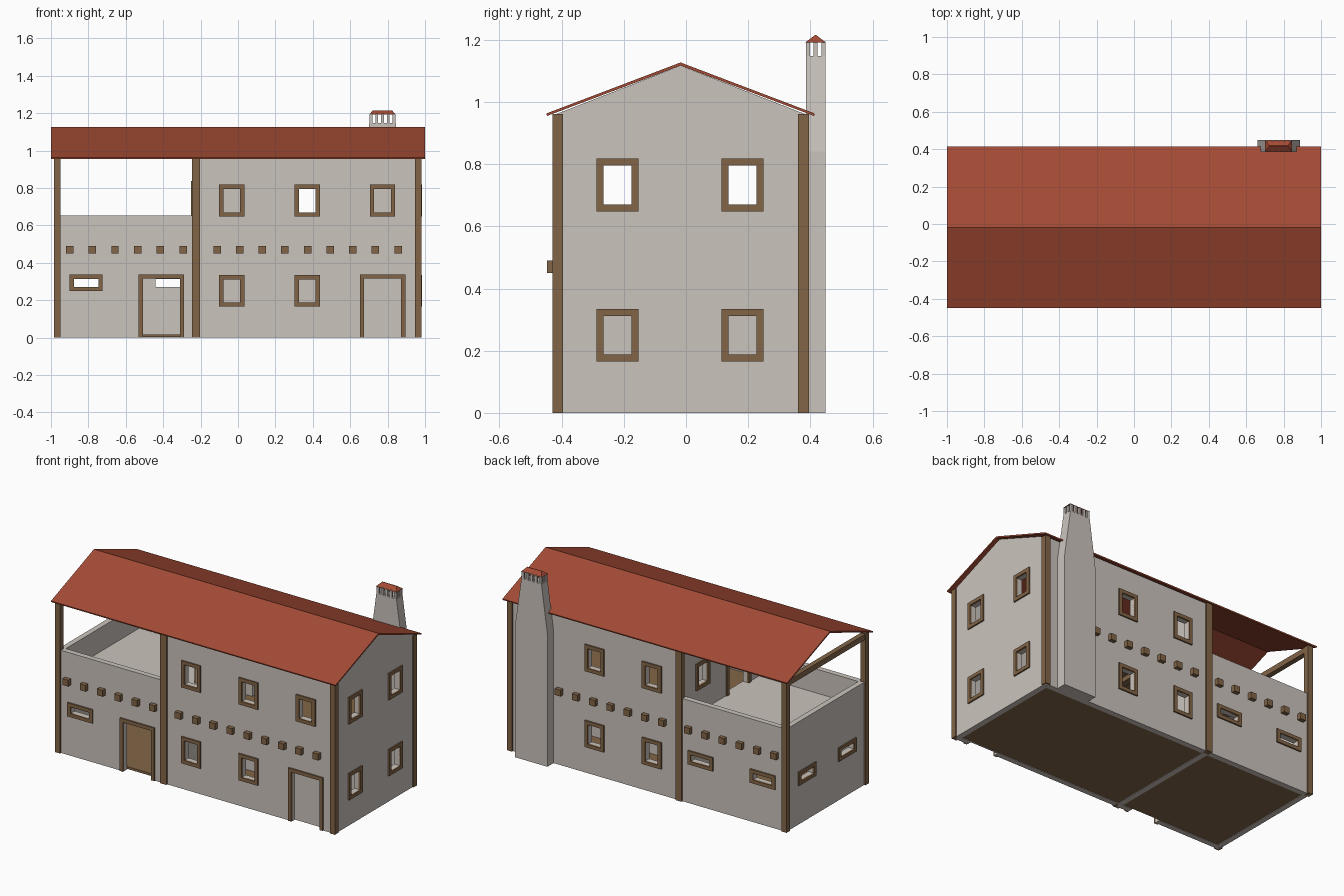
import bpy, bmesh
from mathutils import Vector

if "Cube" in bpy.data.objects:
    bpy.data.objects.remove(bpy.data.objects["Cube"])


def material(name, rgb):
    m = bpy.data.materials.new(name)
    m.diffuse_color = (*rgb, 1)
    m.use_nodes = True
    m.node_tree.nodes["Principled BSDF"].inputs["Base Color"].default_value = m.diffuse_color
    return m


PLASTER = material("plaster", (0.60, 0.55, 0.505))
WOOD = material("brown wood", (0.225, 0.13, 0.063))
TILE = material("red roof tile", (0.37, 0.07, 0.035))


def make(name, bm, mat):
    bmesh.ops.recalc_face_normals(bm, faces=bm.faces)
    me = bpy.data.meshes.new(name)
    bm.to_mesh(me)
    bm.free()
    ob = bpy.data.objects.new(name, me)
    bpy.context.collection.objects.link(ob)
    if mat:
        me.materials.append(mat)
    return ob


def add_box(bm, x0, x1, y0, y1, z0, z1):
    vs = bmesh.ops.create_cube(bm, size=1)["verts"]
    for v in vs:
        v.co = Vector((x1 if v.co.x > 0 else x0,
                       y1 if v.co.y > 0 else y0,
                       z1 if v.co.z > 0 else z0))


def boxes(name, specs, mat):
    bm = bmesh.new()
    for s in specs:
        add_box(bm, *s)
    return make(name, bm, mat)


def prism(name, pts, axis, a, b, mat):
    """Extrude a 2D profile along x (points are y,z) or y (points are x,z)."""
    bm = bmesh.new()
    co = (lambda p: (a, *p)) if axis == "x" else (lambda p: (p[0], a, p[1]))
    f = bm.faces.new([bm.verts.new(co(p)) for p in pts])
    ext = bmesh.ops.extrude_face_region(bm, geom=[f])["geom"]
    d = Vector((b - a, 0, 0)) if axis == "x" else Vector((0, b - a, 0))
    bmesh.ops.translate(bm, vec=d, verts=[v for v in ext if isinstance(v, bmesh.types.BMVert)])
    return make(name, bm, mat)


# Main dimensions
X0, XM, X1 = -0.975, -0.225, 0.975      # terrace end, dividing wall, gable end
Y0, Y1, YC = -0.42, 0.386, -0.0175      # front, back, ridge line
T, EAVE, PAR = 0.035, 0.96, 0.652       # wall thickness, eave and parapet heights
FLOOR = 0.495

# Openings: (wall normal axis, outer face, outward sign, centre, half width, z0, z1, is door)
WIN, SLIT, DOOR = 0.045, 0.066, 0.099
LOW, HIGH, SLOT = (0.188, 0.312), (0.67, 0.795), (0.272, 0.314)
openings = []
for z in (LOW, HIGH):
    for x in (-0.033, 0.37):
        openings += [("y", Y0, -1, x, WIN, *z, 0), ("y", Y1, 1, x, WIN, *z, 0)]
    for y in (-0.22, 0.182):
        openings.append(("x", X1, 1, y, WIN, *z, 0))
openings.append(("y", Y0, -1, 0.773, WIN, *HIGH, 0))
openings.append(("x", XM - T / 2, -1, 0.182, WIN, *HIGH, 0))
openings.append(("x", XM - T / 2, -1, -0.175, DOOR, FLOOR + 0.005, 0.815, 1))
for x in (-0.41, 0.773):
    openings.append(("y", Y0, -1, x, DOOR, -0.01, 0.315, 1))
openings.append(("y", Y0, -1, -0.812, SLIT, *SLOT, 0))
for x in (-0.375, -0.812):
    openings.append(("y", Y1, 1, x, SLIT, *SLOT, 0))
for y in (-0.22, 0.182):
    openings.append(("x", X0, -1, y, SLIT, *SLOT, 0))


def oriented(axis, face, sign, u0, u1, n0, n1, z0, z1):
    """Box from n0 to n1 along the outward normal of a wall face."""
    a, b = sorted((face + sign * n0, face + sign * n1))
    return (u0, u1, a, b, z0, z1) if axis == "y" else (a, b, u0, u1, z0, z1)


cut_specs, frame_specs = [], []
B, P = 0.0225, 0.009                    # frame border width and projection
for ax, face, s, c, h, z0, z1, door in openings:
    cut_specs.append(oriented(ax, face, s, c - h, c + h, -T - 0.01, 0.01, z0, z1))
    bot = max(z0, 0.001) if door else z0 - B
    for u0, u1, a, b in ((c - h - B, c - h, bot, z1 + B), (c + h, c + h + B, bot, z1 + B),
                         (c - h, c + h, z1, z1 + B)):
        frame_specs.append(oriented(ax, face, s, u0, u1, -0.004, P, a, b))
    if not door:
        frame_specs.append(oriented(ax, face, s, c - h, c + h, -0.004, P, bot, z0))
boxes("window_and_door_frames", frame_specs, WOOD)
cutter = boxes("opening_cutter", cut_specs, None)
cutter.hide_render = True

# Walls: long sides, parapet, and two pentagonal gable walls
XD = XM + T / 2
gable = [(Y0, 0), (Y1, 0), (Y1, EAVE), (YC, 1.117), (Y0, EAVE)]
walls = [
    boxes("house_front_wall", [(XD, X1 - T, Y0, Y0 + T, 0, EAVE)], PLASTER),
    boxes("house_back_wall", [(XD, X1 - T, Y1 - T, Y1, 0, EAVE)], PLASTER),
    boxes("terrace_front_wall", [(X0 + T, XM - T / 2, Y0, Y0 + T, 0, PAR)], PLASTER),
    boxes("terrace_back_wall", [(X0 + T, XM - T / 2, Y1 - T, Y1, 0, PAR)], PLASTER),
    boxes("terrace_end_wall", [(X0, X0 + T, Y0, Y1, 0, PAR)], PLASTER),
    prism("gable_end_wall", gable, "x", X1 - T, X1, PLASTER),
    prism("dividing_wall", gable, "x", XM - T / 2, XD, PLASTER),
]
for w in walls:
    mod = w.modifiers.new("openings", "BOOLEAN")
    mod.object, mod.operation, mod.solver = cutter, "DIFFERENCE", "EXACT"
dg = bpy.context.evaluated_depsgraph_get()
cut_meshes = [bpy.data.meshes.new_from_object(w.evaluated_get(dg)) for w in walls]
for w, me in zip(walls, cut_meshes):
    w.modifiers.clear()
    w.data = me
    me.materials.clear()
    me.materials.append(PLASTER)
    me.polygons.foreach_set("material_index", [0] * len(me.polygons))
bpy.data.objects.remove(cutter)

# Inner partitions and closed right-hand door
boxes("inner_partitions", [(XD, X1 - T, YC - 0.01, YC + 0.01, 0.02, 0.485),
                           (XD, 0.12, YC - 0.01, YC + 0.01, FLOOR, 0.97)], PLASTER)
boxes("right_door_leaf", [(0.674, 0.872, Y0 + T - 0.01, Y0 + T, 0.002, 0.315)], PLASTER)

# Floors
boxes("ground_floors", [(X0 + T, XM - T / 2, Y0 + T, Y1 - T, 0.003, 0.018),
                        (XD, X1 - T, Y0 + T, Y1 - T, 0.003, 0.018)], WOOD)
boxes("upper_floor", [(XD, X1 - T, Y0 + T, Y1 - T, 0.48, FLOOR)], WOOD)
boxes("terrace_floor", [(X0 + T, XM - T / 2, Y0 + T, Y1 - T, 0.475, FLOOR + 0.005)], PLASTER)

# Corner and middle posts, tie beam under the open roof end
posts = []
for x0, x1 in ((-0.984, -0.95), (-0.246, -0.203), (0.947, 0.982)):
    posts += [(x0, x1, -0.43, -0.395, 0, 0.962), (x0, x1, 0.36, 0.396, 0, 0.962)]
boxes("posts", posts, WOOD)
boxes("tie_beam", [(-0.983, -0.951, -0.396, 0.361, 0.925, 0.96)], WOOD)

# Floor joists whose ends stick out front and back
joists = [-0.9 + 0.1212 * i for i in range(6)] + [-0.112 + 0.121 * i for i in range(9)]
boxes("floor_joists", [(x - 0.02, x + 0.02, -0.447, 0.412, 0.45, 0.49) for x in joists], WOOD)

# Thin pitched roof
prism("roof", [(-0.447, 0.955), (YC, 1.117), (0.412, 0.955), (0.414, 0.963),
               (YC, 1.127), (-0.449, 0.963)], "x", -1, 1, TILE)

# Chimney: tapered stack, small pillars, hipped cap
CY0, CY1 = 0.386, 0.448
prism("chimney_stack", [(0.66, 0), (0.887, 0), (0.887, 0.84), (0.843, 1.148),
                        (0.702, 1.148), (0.66, 0.84)], "y", CY0, CY1, PLASTER)
pillars = []
for i in range(5):
    x = 0.704 + i * 0.0305
    for j in range(3):
        if j != 1 or i in (0, 4):
            y = CY0 + j * 0.0245
            pillars.append((x, x + 0.015, y, y + 0.013, 1.146, 1.195))
boxes("chimney_pillars", pillars, PLASTER)
bm = bmesh.new()
add_box(bm, 0.70, 0.845, CY0 - 0.002, CY1 + 0.001, 1.192, 1.215)
for v in bm.verts:
    if v.co.z > 1.2:
        v.co.y = 0.417 + (0.002 if v.co.y > 0.417 else -0.002)
        v.co.x += 0.022 if v.co.x < 0.77 else -0.022
make("chimney_cap", bm, TILE)
